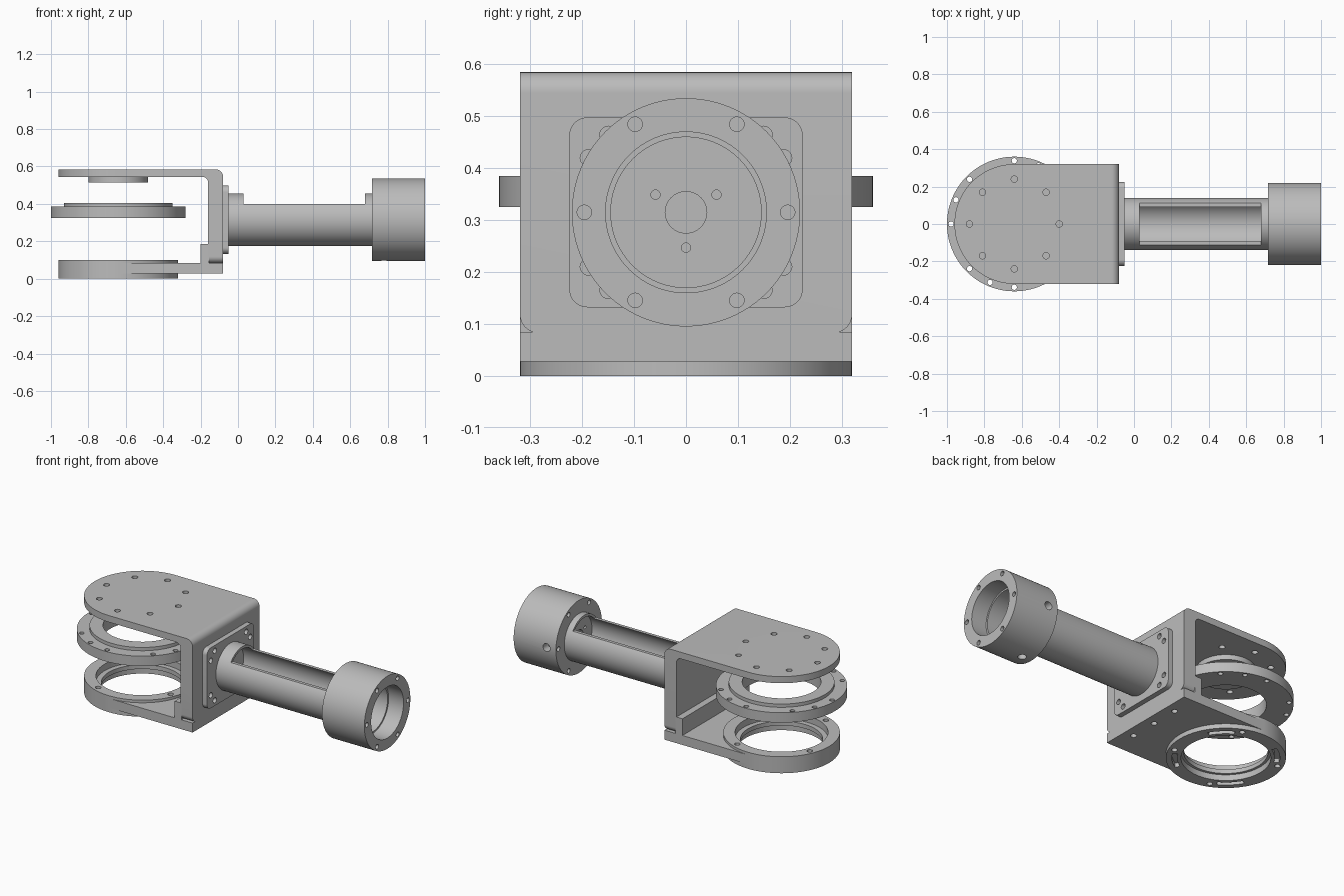
import bpy, bmesh
from math import sin, cos, pi, radians
from mathutils import Vector

cube = bpy.data.objects.get("Cube")
if cube:
    bpy.data.objects.remove(cube)

grey = bpy.data.materials.new("machined grey")
grey.use_nodes = True
grey.diffuse_color = (0.5, 0.5, 0.5, 1)
grey.node_tree.nodes["Principled BSDF"].inputs["Base Color"].default_value = (0.5, 0.5, 0.5, 1)

HUB = -0.64      # x of the vertical hinge axis
AXIS = 0.315     # height of the horizontal tube axis
parts = []


def place(axis, u, v, h):
    """Local plane (u, v) plus height h along an axis."""
    return Vector({"x": (h, u, v), "y": (u, h, v), "z": (u, v, h)}[axis])


def add_prism(bm, points, axis, lo, hi):
    ends = [[bm.verts.new(place(axis, u, v, h)) for u, v in points] for h in (lo, hi)]
    n = len(points)
    faces = [bm.faces.new(ends[0]), bm.faces.new(ends[1])]
    for i in range(n):
        j = (i + 1) % n
        faces.append(bm.faces.new((ends[0][i], ends[0][j], ends[1][j], ends[1][i])))
    bmesh.ops.recalc_face_normals(bm, faces=faces)


def finish(name, bm, keep=True):
    bmesh.ops.recalc_face_normals(bm, faces=bm.faces)
    mesh = bpy.data.meshes.new(name)
    bm.to_mesh(mesh)
    bm.free()
    mesh.materials.append(grey)
    ob = bpy.data.objects.new(name, mesh)
    bpy.context.scene.collection.objects.link(ob)
    if keep:
        parts.append(ob)
    return ob


def prism(name, points, axis, lo, hi):
    bm = bmesh.new()
    add_prism(bm, points, axis, lo, hi)
    return finish(name, bm)


def lathe(name, profile, axis, cu, cv, steps=96):
    """Spin a closed (radius, height) profile about an axis."""
    bm = bmesh.new()
    rings = [[bm.verts.new(place(axis, cu + r * cos(2 * pi * k / steps), cv + r * sin(2 * pi * k / steps), h))
              for r, h in profile] for k in range(steps)]
    n = len(profile)
    for k in range(steps):
        a, b = rings[k], rings[(k + 1) % steps]
        for i in range(n):
            j = (i + 1) % n
            bm.faces.new((a[i], a[j], b[j], b[i]))
    return finish(name, bm)


def arc(cu, cv, r, start, end, n=12):
    angles = [radians(start + (end - start) * i / n) for i in range(n + 1)]
    return [(cu + r * cos(a), cv + r * sin(a)) for a in angles]


def circle(cu, cv, r, n=20):
    return arc(cu, cv, r, 0, 360, n)[:-1]


def polar(cu, cv, r, degrees):
    return [(cu + r * cos(radians(d)), cv + r * sin(radians(d))) for d in degrees]


def rect(u0, u1, v0, v1):
    return [(u0, v0), (u1, v0), (u1, v1), (u0, v1)]


def rounded(u0, u1, v0, v1, r):
    return (arc(u1 - r, v1 - r, r, 0, 90) + arc(u0 + r, v1 - r, r, 90, 180)
            + arc(u0 + r, v0 + r, r, 180, 270) + arc(u1 - r, v0 + r, r, 270, 360))


def boolean(ob, cuts, operation="DIFFERENCE"):
    """Apply a list of (points, axis, lo, hi) prisms to a part."""
    bm = bmesh.new()
    for cut in cuts:
        add_prism(bm, *cut)
    cutter = finish("cutter", bm, keep=False)
    cutter.hide_render = True
    mod = ob.modifiers.new("cut", "BOOLEAN")
    mod.object, mod.operation, mod.solver = cutter, operation, "EXACT"
    graph = bpy.context.evaluated_depsgraph_get()
    mesh = bpy.data.meshes.new_from_object(ob.evaluated_get(graph))
    ob.modifiers.clear()
    ob.data = mesh
    bpy.data.objects.remove(cutter)


def drill(centres, r, axis, lo, hi):
    return [(circle(u, v, r), axis, lo, hi) for u, v in centres]


EIGHTHS = range(0, 360, 45)
OFFSETS = [67.5 + 90 * i for i in range(4)]

# Upper bracket: bent plate with a round end and drilled bolt circle
outline = ([(-0.97, 0.545), (-0.19, 0.545)] + arc(-0.19, 0.515, 0.03, 90, 0)
           + [(-0.16, 0.083), (-0.08, 0.083)] + arc(-0.12, 0.545, 0.04, 0, 90) + [(-0.97, 0.585)])
bracket = prism("upper_bracket", outline, "y", -0.33, 0.33)
boolean(bracket, [(arc(HUB, 0, 0.32, 90, 270, 48) + [(0, -0.32), (0, 0.32)], "z", -0.1, 0.8)], "INTERSECT")
boolean(bracket, [(rounded(-0.32, 0.32, 0.083, 0.8, 0.035), "x", -1.2, 0.2)], "INTERSECT")
boolean(bracket, drill(polar(HUB, 0, 0.24, EIGHTHS), 0.017, "z", 0.5, 0.65))

# Pivot boss under the top plate
prism("pivot_boss", circle(HUB, 0, 0.16, 64), "z", 0.515, 0.546)

# Inner foot of the bracket
prism("bracket_foot", rect(-0.2, -0.155, -0.32, 0.32), "z", 0.08, 0.185)

# Lower plate reaching to the lower ring
plate = prism("lower_plate", rect(HUB, -0.08, -0.32, 0.32), "z", 0.027, 0.084)
boolean(plate, [(circle(HUB, 0, 0.305, 96), "z", -0.1, 0.2)]
        + drill([(-0.14, y) for y in (-0.17, 0, 0.17)], 0.017, "z", 0, 0.07))

# Lower ring: stepped bore, bolt holes and curved slots in the underside
lower = lathe("lower_ring", [(0.24, 0), (0.32, 0), (0.32, 0.1), (0.255, 0.1), (0.255, 0.06),
                             (0.225, 0.06), (0.225, 0.035), (0.24, 0.035)], "z", HUB, 0)
slots = [(arc(HUB, 0, 0.288, a - 15, a + 15) + arc(HUB, 0, 0.26, a + 15, a - 15), "z", -0.1, 0.025)
         for a in range(45, 360, 90)]
boolean(lower, slots + drill(polar(HUB, 0, 0.288, OFFSETS), 0.016, "z", -0.1, 0.2))

# Middle ring with a raised lip
middle = lathe("middle_ring", [(0.216, 0.325), (0.36, 0.325), (0.36, 0.385), (0.29, 0.385),
                               (0.29, 0.405), (0.216, 0.405)], "z", HUB, 0)
boolean(middle, drill(polar(HUB, 0, 0.338, [*EIGHTHS, *OFFSETS]), 0.014, "z", 0.2, 0.5))

# Square mounting flange, two bolts in each corner
flange = prism("tube_flange", rounded(-0.225, 0.225, 0.132, 0.498, 0.035), "x", -0.085, -0.05)
bolts = [(sy * y, AXIS + sz * z) for sy in (-1, 1) for sz in (-1, 1) for y, z in ((0.188, 0.105), (0.15, 0.15))]
boolean(flange, drill(bolts, 0.016, "x", -0.075, 0))

# Tube with a long window along the top
tube = lathe("tube", [(0.125, -0.055), (0.14, -0.055), (0.14, 0.72), (0.125, 0.72)], "x", 0, AXIS)
boolean(tube, [(rect(0.03, 0.68, 0.4, 0.6), "y", -0.3, 0.3)])

# Socket head: stepped bore, floor, bolt holes and two cross holes
head = lathe("socket_head", [(0.04, 0.717), (0.22, 0.717), (0.22, 1), (0.155, 1), (0.155, 0.9),
                             (0.145, 0.9), (0.145, 0.745), (0.04, 0.745)], "x", 0, AXIS)
boolean(head, drill(polar(0, AXIS, 0.196, range(0, 360, 60)), 0.014, "x", 0.95, 1.1)
        + drill(polar(0, AXIS, 0.196, range(0, 360, 60)), 0.014, "x", 0.6, 0.74)
        + drill(polar(0, AXIS, 0.068, (30, 150, 270)), 0.009, "x", 0.6, 0.8)
        + drill([(0.78, AXIS)], 0.024, "y", 0.17, 0.3)
        + drill([(0.78, 0)], 0.024, "z", 0, AXIS - 0.17))

# Smooth curved walls, keep machined edges sharp
for ob in bpy.context.scene.objects:
    ob.select_set(ob in parts)
bpy.context.view_layer.objects.active = parts[0]
bpy.ops.object.shade_smooth_by_angle(angle=radians(30))
